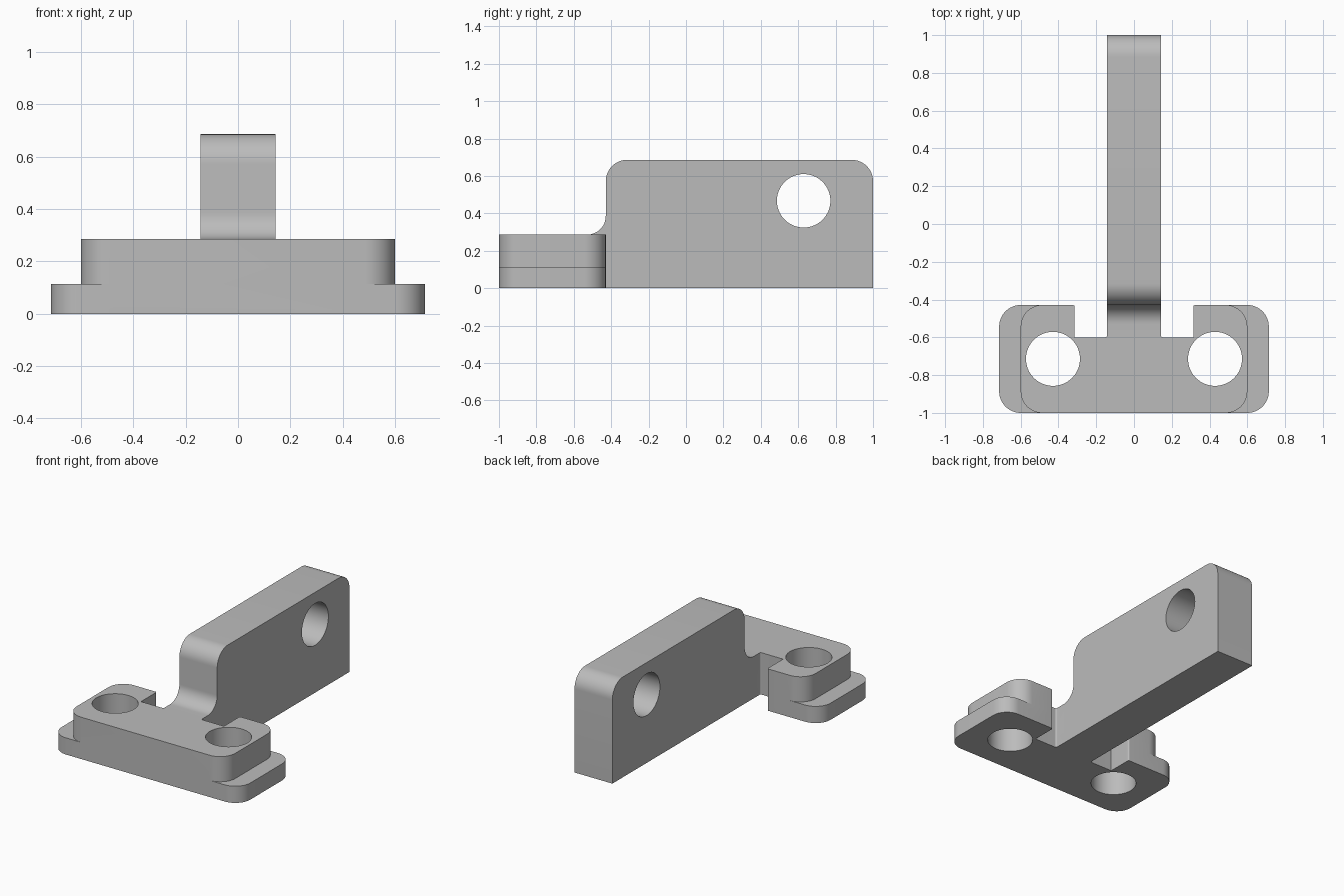
import bpy, bmesh
from math import radians
from mathutils import Vector, Matrix

cube = bpy.data.objects.get("Cube")
if cube:
    bpy.data.objects.remove(cube, do_unlink=True)

grey = bpy.data.materials.new("machined grey")
grey.use_nodes = True
colour = (0.5, 0.5, 0.5, 1)
grey.diffuse_color = colour
grey.node_tree.nodes["Principled BSDF"].inputs["Base Color"].default_value = colour

# Maps profile (u, v) to (y, z) and the extrusion to x
SIDEWAYS = Matrix(((0, 0, 1), (1, 0, 0), (0, 1, 0))).to_4x4()


def rounded(corners, steps=12):
    """Outline from (u, v, radius) right-angled corners."""
    outline = []
    for i, (u, v, r) in enumerate(corners):
        p = Vector((u, v))
        if r == 0:
            outline.append(p)
            continue
        a = (Vector(corners[i - 1][:2]) - p).normalized() * r
        b = (Vector(corners[(i + 1) % len(corners)][:2]) - p).normalized() * r
        for k in range(steps + 1):
            t = radians(90 * k / steps)
            c, s = Vector((1, 0)).rotate, Matrix.Rotation(t, 2) @ Vector((1, 0))
            outline.append(p + a * (1 - s.y) + b * (1 - s.x))
    return outline


def prism(name, outline, low, high, matrix=Matrix()):
    """Extrude a flat outline between two levels."""
    bm = bmesh.new()
    face = bm.faces.new([bm.verts.new((p.x, p.y, low)) for p in outline])
    out = bmesh.ops.extrude_face_region(bm, geom=[face], use_keep_orig=True)
    top = [e for e in out["geom"] if isinstance(e, bmesh.types.BMVert)]
    bmesh.ops.translate(bm, verts=top, vec=(0, 0, high - low))
    bm.transform(matrix)
    bmesh.ops.recalc_face_normals(bm, faces=bm.faces)
    mesh = bpy.data.meshes.new(name)
    bm.to_mesh(mesh)
    bm.free()
    mesh.materials.append(grey)
    obj = bpy.data.objects.new(name, mesh)
    bpy.context.collection.objects.link(obj)
    return obj


def circle(u, v, r=0.143, sides=64):
    return [Vector((u, v)) + Matrix.Rotation(radians(360 * k / sides), 2) @ Vector((r, 0))
            for k in range(sides)]


def combine(target, tool, operation):
    mod = target.modifiers.new(operation, "BOOLEAN")
    mod.operation, mod.solver, mod.object = operation, "EXACT", tool
    bpy.context.view_layer.objects.active = target
    bpy.ops.object.modifier_apply(modifier=mod.name)
    bpy.data.objects.remove(tool, do_unlink=True)


def foot(name, half_width, height):
    """Rounded plate with two notches beside the upright."""
    half = [(half_width, -1, 0.114), (half_width, -0.429, 0.114),
            (0.314, -0.429, 0.01), (0.314, -0.6, 0),
            (0.143, -0.6, 0.01), (0.143, -0.5, 0)]
    corners = half + [(-x, y, r) for x, y, r in reversed(half)]
    return prism(name, rounded(corners), 0, height)


# Stepped foot
bracket = foot("bracket", 0.714, 0.114)
combine(bracket, foot("raised_step", 0.6, 0.286), "UNION")

# Upright plate with a fillet down to the foot
side = [(1, 0, 0), (1, 0.686, 0.114), (-0.429, 0.686, 0.114),
        (-0.429, 0.286, 0.1), (-0.7, 0.286, 0), (-0.7, 0, 0)]
combine(bracket, prism("upright", rounded(side), -0.143, 0.143, SIDEWAYS), "UNION")

# Bolt holes through the foot and the upright
for x in (-0.429, 0.429):
    combine(bracket, prism("foot_hole", circle(x, -0.714), -0.1, 0.5), "DIFFERENCE")
for y in (-0.057, 0.629):
    combine(bracket, prism("upright_hole", circle(y, 0.467), -0.3, 0.3, SIDEWAYS), "DIFFERENCE")

bpy.ops.object.select_all(action="DESELECT")
bracket.select_set(True)
bpy.context.view_layer.objects.active = bracket
bpy.ops.object.shade_smooth_by_angle(angle=radians(30))
